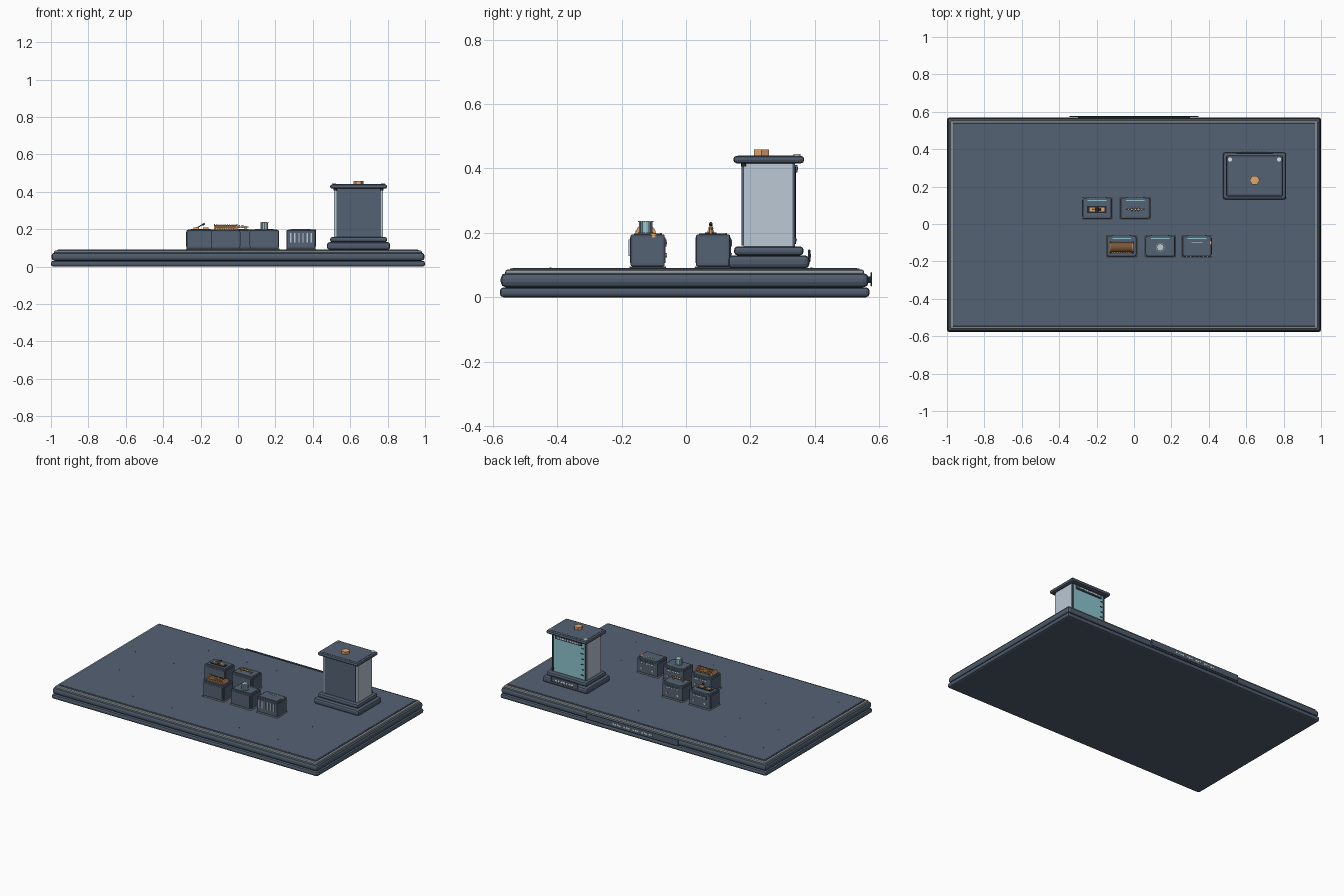
import bpy, bmesh, math
from mathutils import Matrix

if "Cube" in bpy.data.objects:
    bpy.data.objects.remove(bpy.data.objects["Cube"])


def mat(name, c):
    m = bpy.data.materials.new(name)
    m.diffuse_color = (*c, 1)
    m.use_nodes = True
    m.node_tree.nodes["Principled BSDF"].inputs["Base Color"].default_value = m.diffuse_color
    return m


SLATE = mat("slate", (0.09, 0.122, 0.173))
TRIM = mat("slate trim", (0.08, 0.107, 0.152))
STEEL = mat("steel", (0.25, 0.28, 0.3))
PALE = mat("pale panel", (0.50, 0.58, 0.66))
TEAL = mat("teal glass", (0.26, 0.56, 0.62))
COPPER = mat("copper", (0.75, 0.38, 0.16))
BROWN = mat("brown winding", (0.19, 0.095, 0.035))
CREAM = mat("cream mark", (0.72, 0.76, 0.76))
BLACK = mat("black", (0.018, 0.023, 0.03))


def finish(bm, name, m):
    me = bpy.data.meshes.new(name)
    bm.to_mesh(me)
    bm.free()
    me.materials.append(m)
    ob = bpy.data.objects.new(name, me)
    bpy.context.collection.objects.link(ob)
    return ob


def box(name, m, x, y, z, bevel=0.0, seg=2):
    """Box from (min, max) pairs, with optionally rounded edges."""
    bm = bmesh.new()
    size = [b - a for a, b in (x, y, z)]
    mid = [(a + b) / 2 for a, b in (x, y, z)]
    bmesh.ops.create_cube(bm, size=1, matrix=Matrix.Translation(mid) @ Matrix.Diagonal((*size, 1)))
    if bevel:
        bmesh.ops.bevel(bm, geom=bm.edges[:], offset=bevel, segments=seg, profile=0.5, affect='EDGES')
    return finish(bm, name, m)


def span(c, half):
    return (c - half, c + half)


def rod(name, m, pos, r, length, axis='Z', sides=16, tilt=0.0, smooth=True):
    """Cylinder centred on pos along an axis."""
    bm = bmesh.new()
    rot = {'X': Matrix.Rotation(math.pi / 2, 4, 'Y'), 'Y': Matrix.Rotation(math.pi / 2, 4, 'X'),
           'Z': Matrix.Identity(4)}[axis]
    bmesh.ops.create_cone(bm, cap_ends=True, segments=sides, radius1=r, radius2=r, depth=length,
                          matrix=Matrix.Translation(pos) @ Matrix.Rotation(tilt, 4, 'Y') @ rot)
    if smooth:
        for f in bm.faces:
            f.smooth = len(f.verts) == 4
        for e in bm.edges:
            e.smooth = all(len(f.verts) == 4 for f in e.link_faces)
    return finish(bm, name, m)


# Base: two rounded tiers, a recessed core, a steel rim and the deck
CY = -0.004
box("base_core", TRIM, span(0, 0.975), span(CY, 0.55), (0.002, 0.08))
box("base_lower_tier", TRIM, span(0, 1.0), span(CY, 0.574), (0, 0.031), 0.012)
box("base_upper_tier", TRIM, span(0, 0.997), span(CY, 0.571), (0.031, 0.075), 0.016)
box("base_rim", STEEL, span(0, 0.983), span(CY, 0.557), (0.066, 0.086), 0.007)
box("deck_edge", TRIM, span(0, 0.969), span(CY, 0.543), (0.08, 0.0895), 0.002, 1)
box("deck", SLATE, span(0, 0.962), span(CY, 0.535), (0.082, 0.091))

# Small flush deck fasteners in loose pairs
for i in range(6):
    for j in range(4):
        px, py = -0.82 + i * 0.29, -0.42 + j * 0.27
        if px > 0.3 and py > 0.0 or abs(px) < 0.45 and abs(py) < 0.25:
            continue
        for d in (-0.035, 0.035):
            rod("deck_fastener", SLATE, (px + d, py, 0.091), 0.003, 0.002, sides=8)

# Rear sign plate with plain marks
box("sign_plate", TRIM, span(0, 0.345), (0.572, 0.577), (0.034, 0.078), 0.002, 1)
box("sign_bracket", BLACK, span(0, 0.3), (0.55, 0.573), (0.045, 0.065))
for i in range(18):
    if i not in (5, 9, 13):
        box("sign_mark", CREAM, span(-0.145 + i * 0.017, 0.0055), (0.576, 0.578), (0.051, 0.061))

# Tower: stepped plinth, panelled body, cap and knob
TX, TY = 0.645, 0.257
box("tower_plinth", TRIM, span(TX, 0.169), span(TY, 0.126), (0.09, 0.13), 0.013)
box("tower_step", TRIM, span(TX, 0.152), span(TY, 0.108), (0.13, 0.158), 0.011)
box("tower_body", SLATE, span(TX, 0.119), (0.178, 0.332), (0.15, 0.42))
for s in (-1, 1):
    box("tower_side_panel", PALE, span(TX + s * 0.125, 0.006), (0.178, 0.331), (0.157, 0.418))
    box("tower_corner_post", TRIM, span(TX + s * 0.122, 0.005), span(0.334, 0.004), (0.155, 0.42))
    rod("cap_screw", CREAM, (TX + s * 0.131, 0.345, 0.44), 0.011, 0.008)
    rod("cap_stud", BLACK, (TX + s * 0.125, 0.18, 0.412), 0.009, 0.012)
box("tower_front_panel", SLATE, span(TX, 0.116), (0.173, 0.18), (0.16, 0.415))
box("tower_glass", TEAL, span(TX, 0.116), (0.33, 0.337), (0.16, 0.415))
box("tower_label", TRIM, span(TX, 0.098), (0.337, 0.346), (0.388, 0.411))
for i in range(9):
    box("tower_label_mark", CREAM, span(TX - 0.072 + i * 0.018, 0.006), (0.345, 0.348), (0.395, 0.404))
for i in range(6):
    w = 0.013 if i % 2 else 0.02
    x0 = TX - 0.11
    box("level_tick", BLACK, (x0, x0 + w), (0.337, 0.341), span(0.19 + i * 0.036, 0.002))
rod("gauge_rod", BLACK, (TX + 0.118, 0.338, 0.285), 0.003, 0.24, sides=8)
rod("gauge_foot", BLACK, (TX + 0.118, 0.335, 0.178), 0.009, 0.014, axis='X')
box("tower_cap", TRIM, span(TX, 0.152), span(TY, 0.11), (0.416, 0.439), 0.01)
box("tower_cap_top", SLATE, span(TX, 0.138), span(TY, 0.096), (0.43, 0.4405))
knob = rod("tower_knob", COPPER, (0, 0, 0), 0.027, 0.02, sides=6, smooth=False)
knob.location = (TX, 0.234, 0.448)
knob.rotation_euler.z = math.pi / 6
box("plinth_tag", TRIM, span(TX, 0.1), (0.378, 0.386), (0.11, 0.148), 0.002, 1)
for i in range(7):
    box("plinth_tag_mark", CREAM, span(TX - 0.06 + i * 0.02, 0.007), (0.385, 0.388), (0.124, 0.134))


# Device modules: foot, rounded case, inset panels, terminals
def module(x, y):
    box("module_foot", STEEL, span(x, 0.081), span(y, 0.057), (0.09, 0.096), 0.002, 1)
    box("module_case", TRIM, span(x, 0.077), span(y, 0.053), (0.096, 0.195), 0.005)
    box("module_top", SLATE, span(x, 0.068), span(y, 0.043), (0.19, 0.198))
    box("module_front", SLATE, span(x, 0.069), (y - 0.055, y - 0.05), (0.106, 0.186))
    box("module_back", SLATE, span(x, 0.069), (y + 0.05, y + 0.055), (0.106, 0.186))
    box("module_label", TRIM, span(x, 0.052), (y + 0.054, y + 0.058), (0.158, 0.18))
    box("module_strip", TEAL, span(x, 0.05), span(y + 0.041, 0.003), (0.195, 0.2))
    for i in range(5):
        box("module_label_mark", CREAM, span(x - 0.036 + i * 0.018, 0.006),
            (y + 0.057, y + 0.0595), (0.166, 0.172))
    for s in (-1, 1):
        box("module_side", SLATE, span(x + s * 0.077, 0.002), span(y, 0.045), (0.106, 0.186))
        rod("module_terminal", COPPER if s > 0 else CREAM, (x + s * 0.042, y + 0.056, 0.13),
            0.007, 0.007, axis='Y', sides=12)


BACK, FRONT = 0.084, -0.119
XA, XB, XC, XD, XE = -0.198, 0.006, -0.066, 0.141, 0.337
for x, y in ((XA, BACK), (XB, BACK), (XC, FRONT), (XD, FRONT), (XE, FRONT)):
    module(x, y)

# Lever switch module
box("switch_base", BLACK, span(XA, 0.052), span(0.077, 0.018), (0.197, 0.201))
for s in (-1, 1):
    box("switch_clip", COPPER, span(XA + s * 0.026, 0.015), span(0.077, 0.01), (0.2, 0.208))
rod("switch_lever", STEEL, (XA - 0.012, 0.077, 0.213), 0.003, 0.055, axis='X', sides=8, tilt=-0.5)
rod("switch_grip", BLACK, (XA + 0.014, 0.077, 0.226), 0.005, 0.014, axis='X', sides=8, tilt=-0.5)

# Filament module: posts joined by a thin bar with beads
for s in (-1, 1):
    rod("filament_post", COPPER, (XB + s * 0.035, 0.077, 0.206), 0.005, 0.02, sides=8)
rod("filament_bar", COPPER, (XB, 0.077, 0.212), 0.003, 0.1, axis='X', sides=8)
for i in range(3):
    rod("filament_bead", COPPER, (XB - 0.018 + i * 0.018, 0.077, 0.214), 0.008, 0.009, axis='X', sides=10)

# Coil module: brown core wrapped by turns between copper flanges
CZ, COIL_Y = 0.196, -0.125
rod("coil_core", BROWN, (XC, COIL_Y, CZ), 0.0265, 0.12, axis='X', sides=20)
for i in range(13):
    end = i in (0, 12)
    rod("coil_flange" if end else "coil_turn", COPPER if end else BROWN,
        (XC - 0.06 + i * 0.01, COIL_Y, CZ), 0.032 if end else 0.0285, 0.005, axis='X', sides=20)
for i in range(9):
    box("coil_tap", COPPER, span(XC - 0.048 + i * 0.012, 0.004), (-0.157, -0.15), (0.197, 0.207))

# Beaker module: teal cylinder with pale ribs and a pale rayed lid
rod("beaker_collar", STEEL, (XD, COIL_Y, 0.1985), 0.024, 0.004, sides=20)
rod("beaker", TEAL, (XD, COIL_Y, 0.216), 0.018, 0.039, sides=20)
for i in range(8):
    a = i * math.tau / 8
    rod("beaker_rib", PALE, (XD + 0.018 * math.cos(a), COIL_Y + 0.018 * math.sin(a), 0.216),
        0.003, 0.037, sides=6)
    rod("beaker_ray", CREAM, (XD + 0.02 * math.cos(a), COIL_Y + 0.02 * math.sin(a), 0.235),
        0.004, 0.003, sides=8)
rod("beaker_lid", PALE, (XD, COIL_Y, 0.2355), 0.015, 0.003, sides=20)

# Slotted module: pale vertical bars on the front and a side lamp
for i in range(6):
    box("vent_bar", PALE, span(XE - 0.055 + i * 0.022, 0.0035), (FRONT - 0.059, FRONT - 0.053), (0.128, 0.18))
box("vent_top_strip", CREAM, span(XE, 0.03), span(FRONT + 0.022, 0.002), (0.197, 0.2))
rod("side_lamp", COPPER, (XE + 0.069, -0.1, 0.19), 0.01, 0.016, sides=12)
